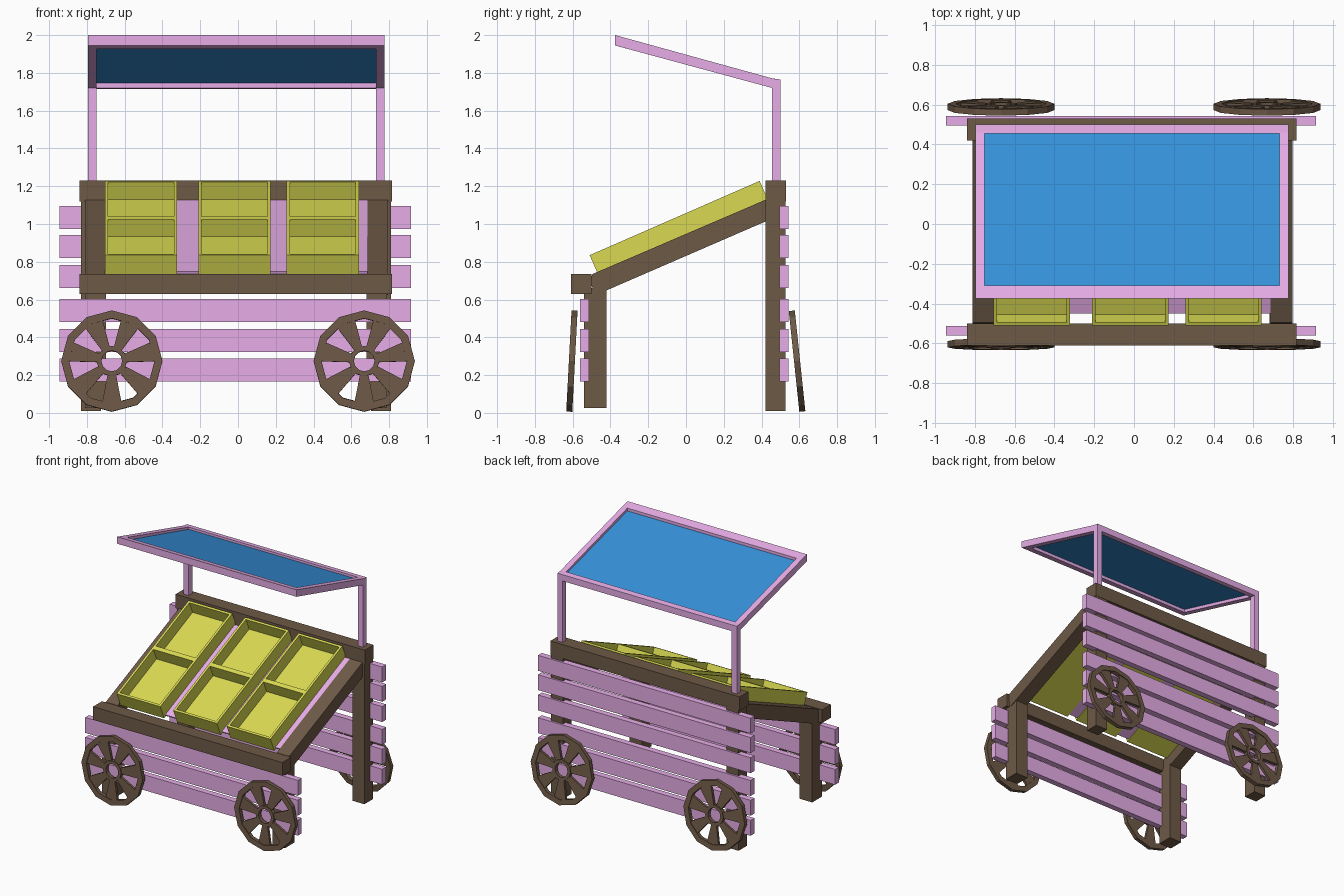
import bpy, bmesh, math
from mathutils import Matrix, Vector

if "Cube" in bpy.data.objects:
    bpy.data.objects.remove(bpy.data.objects["Cube"])


def material(name, rgb):
    m = bpy.data.materials.new(name)
    m.diffuse_color = (*rgb, 1)
    m.use_nodes = True
    m.node_tree.nodes["Principled BSDF"].inputs["Base Color"].default_value = m.diffuse_color
    return m


BROWN = material("dark_wood", (0.155, 0.10, 0.062))
PINK = material("pink_paint", (0.80, 0.42, 0.80))
YELLOW = material("yellow_crate", (0.69, 0.69, 0.085))
BLUE = material("blue_cloth", (0.037, 0.29, 0.71))


def finish(name, bm, mat, matrix=Matrix()):
    bmesh.ops.recalc_face_normals(bm, faces=bm.faces)
    me = bpy.data.meshes.new(name)
    bm.to_mesh(me)
    bm.free()
    me.materials.append(mat)
    ob = bpy.data.objects.new(name, me)
    ob.matrix_world = matrix
    bpy.context.collection.objects.link(ob)
    return ob


def extrude_profile(bm, pts, offset):
    """Solid from a closed 3D outline swept along offset."""
    face = bm.faces.new([bm.verts.new(p) for p in pts])
    new = bmesh.ops.extrude_face_region(bm, geom=[face], use_keep_orig=True)["geom"]
    bmesh.ops.translate(bm, verts=[v for v in new if isinstance(v, bmesh.types.BMVert)], vec=offset)


def prism(name, x0, x1, yz, mat):
    bm = bmesh.new()
    extrude_profile(bm, [(x0, y, z) for y, z in yz], Vector((x1 - x0, 0, 0)))
    return finish(name, bm, mat)


def box(name, x0, x1, y0, y1, z0, z1, mat):
    return prism(name, x0, x1, [(y0, z0), (y1, z0), (y1, z1), (y0, z1)], mat)


# Legs and cross beams
for side, fx, bx in (("left", -0.81, -0.83), ("right", 0.68, 0.705)):
    box(f"front_leg_{side}", fx, fx + 0.11, -0.54, -0.42, 0.025, 0.66, BROWN)
    box(f"back_leg_{side}", bx, bx + 0.105, 0.422, 0.528, 0.01, 1.13, BROWN)
box("front_beam", -0.84, 0.815, -0.61, -0.50, 0.63, 0.735, BROWN)
box("back_beam", -0.84, 0.815, 0.42, 0.53, 1.12, 1.23, BROWN)

# Sloped side rails
rail = [(-0.51, 0.695), (-0.475, 0.625), (0.425, 1.015), (0.425, 1.13), (-0.495, 0.735)]
prism("slope_rail_left", -0.81, -0.705, rail, BROWN)
prism("slope_rail_right", 0.685, 0.795, rail, BROWN)

# Front and back planks
for i, z in enumerate((0.165, 0.323, 0.48, 0.66, 0.82, 0.973)):
    if i < 3:
        box(f"front_plank_{i + 1}", -0.945, 0.915, -0.56, -0.513, z, z + 0.122, PINK)
    box(f"back_plank_{i + 1}", -0.945, 0.915, 0.495, 0.543, z, z + 0.122, PINK)

# Display slope: local y runs up the slope, local z is its normal (0 = crate rims)
slope = Matrix.Translation((0, -0.51, 0.835)) @ Matrix.Rotation(math.radians(23.6), 4, 'X')
LENGTH, DEPTH = 0.982, 0.12
board = box("display_board", -0.71, 0.69, 0.02, LENGTH - 0.01, -0.114, -0.104, PINK)
board.matrix_world = slope

# Crates with two compartments each
for i, x in enumerate((-0.705, -0.21, 0.258)):
    bm = bmesh.new()
    extrude_profile(bm, [(x, 0, -DEPTH), (x + 0.383, 0, -DEPTH), (x + 0.383, 0, 0), (x, 0, 0)],
                    Vector((0, LENGTH, 0)))
    bmesh.ops.bisect_plane(bm, geom=bm.verts[:] + bm.edges[:] + bm.faces[:],
                           plane_co=(0, LENGTH / 2, 0), plane_no=(0, 1, 0))
    bmesh.ops.recalc_face_normals(bm, faces=bm.faces)
    top = [f for f in bm.faces if f.normal.z > 0.9]
    bmesh.ops.inset_individual(bm, faces=top, thickness=0.025)
    floors = bmesh.ops.extrude_discrete_faces(bm, faces=top)["faces"]
    for f in floors:
        bmesh.ops.translate(bm, verts=f.verts, vec=(0, 0, -0.1))
    finish(f"crate_{i + 1}", bm, YELLOW, slope)

# Canopy posts, sloped frame and cloth
canopy_side = [(-0.375, 2.0), (-0.375, 1.945), (0.475, 1.715), (0.5, 1.715), (0.5, 1.765), (0.46, 1.77)]
for side, x in (("left", -0.795), ("right", 0.73)):
    box(f"canopy_post_{side}", x, x + 0.045, 0.455, 0.5, 1.22, 1.74, PINK)
    prism(f"canopy_side_{side}", x, x + 0.045, canopy_side, PINK)
prism("canopy_front_rail", -0.75, 0.73,
      [(-0.375, 2.0), (-0.375, 1.945), (-0.31, 1.927), (-0.31, 1.982)], PINK)
prism("canopy_back_rail", -0.75, 0.73,
      [(0.455, 1.771), (0.455, 1.72), (0.475, 1.715), (0.5, 1.715), (0.5, 1.765)], PINK)
prism("canopy_cloth", -0.76, 0.74,
      [(-0.33, 1.957), (0.465, 1.743), (0.465, 1.751), (-0.33, 1.965)], BLUE)


# Wheels: twelve-sided rim, open hub ring and wedge spokes
def ring(bm, r_in, r_out, t, n):
    loops = []
    for r, y in ((r_in, -t / 2), (r_out, -t / 2), (r_out, t / 2), (r_in, t / 2)):
        angles = [2 * math.pi * k / n + math.pi / 2 for k in range(n)]
        loops.append([bm.verts.new((r * math.cos(a), y, r * math.sin(a))) for a in angles])
    for j in range(4):
        a, b = loops[j], loops[(j + 1) % 4]
        for k in range(n):
            m = (k + 1) % n
            bm.faces.new((a[k], a[m], b[m], b[k]))


def wheel(name, x, y, tilt):
    bm = bmesh.new()
    ring(bm, 0.226, 0.268, 0.032, 12)
    ring(bm, 0.055, 0.08, 0.032, 12)
    for k in range(7):
        rot = Matrix.Rotation(2 * math.pi * k / 7, 3, 'Y')
        wedge = [(-0.022, -0.07), (0.022, -0.07), (0.052, -0.225), (-0.052, -0.225)]
        extrude_profile(bm, [rot @ Vector((px, -0.01, pz)) for px, pz in wedge], Vector((0, 0.02, 0)))
    finish(name, bm, BROWN, Matrix.Translation((x, y, 0.274)) @ Matrix.Rotation(math.radians(tilt), 4, 'X'))


for side, x in (("left", -0.668), ("right", 0.668)):
    wheel(f"front_wheel_{side}", x, -0.604, -3)
    wheel(f"back_wheel_{side}", x, 0.588, 6)
